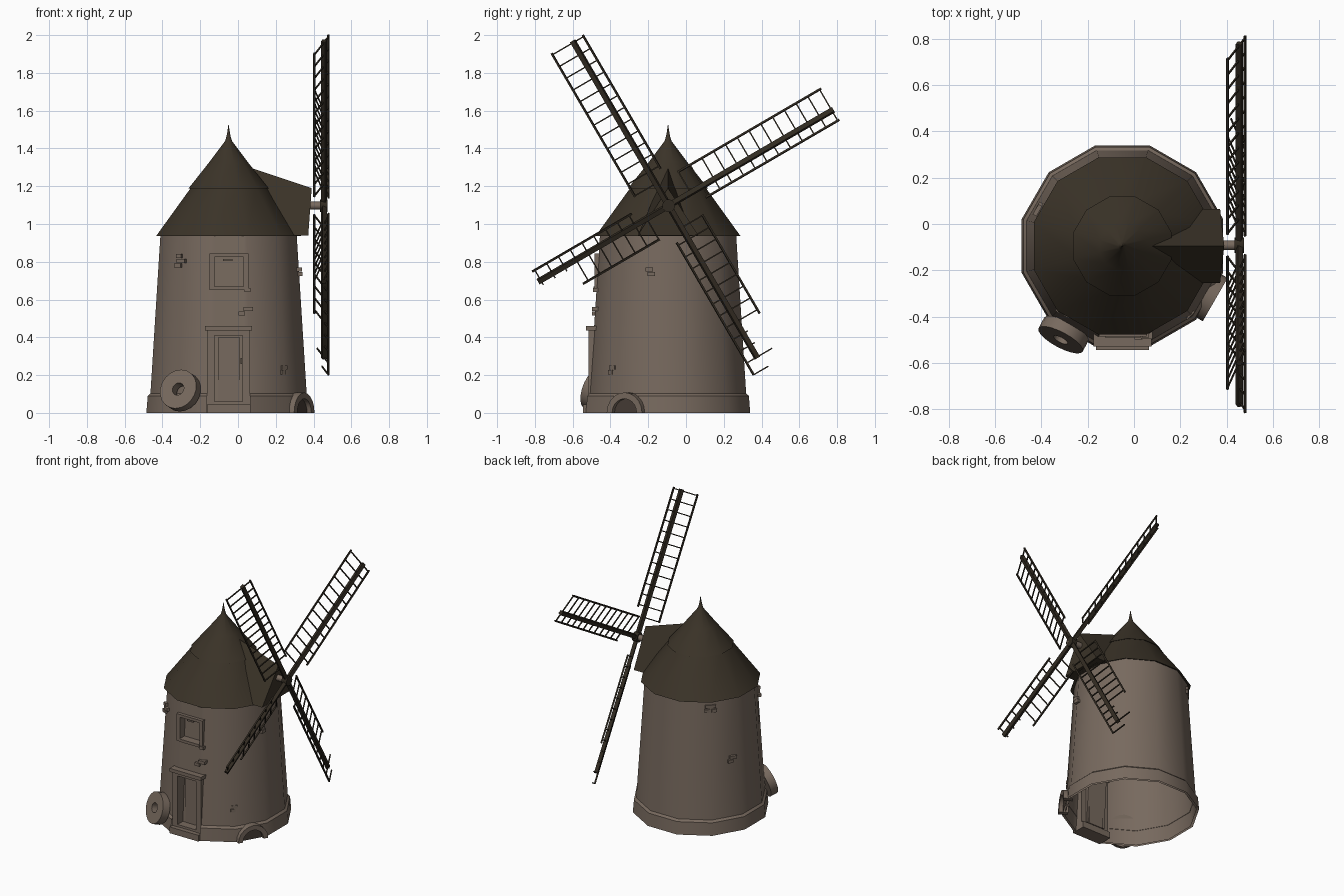
import bpy, bmesh, math
from mathutils import Matrix, Vector

if "Cube" in bpy.data.objects:
    bpy.data.objects.remove(bpy.data.objects["Cube"])

CX, CY, N = -0.05, -0.095, 12


def material(name, rgb):
    m = bpy.data.materials.new(name)
    m.diffuse_color = (*rgb, 1)
    m.use_nodes = True
    m.node_tree.nodes["Principled BSDF"].inputs["Base Color"].default_value = m.diffuse_color
    return m


STONE = material("warm plaster stone", (0.185, 0.142, 0.112))
ROOF = material("dark roof shingle", (0.043, 0.033, 0.021))
WOOD = material("dark sail wood", (0.03, 0.023, 0.015))
SHADE = material("dark vent", (0.06, 0.045, 0.035))


def finish(name, bm, mat, smooth=None):
    me = bpy.data.meshes.new(name)
    bm.to_mesh(me)
    bm.free()
    ob = bpy.data.objects.new(name, me)
    bpy.context.collection.objects.link(ob)
    me.materials.append(mat)
    if smooth:
        bpy.ops.object.select_all(action='DESELECT')
        ob.select_set(True)
        bpy.context.view_layer.objects.active = ob
        bpy.ops.object.shade_smooth_by_angle(angle=math.radians(smooth))
    return ob


def lathe(profile, n=N):
    """Rings of (flat-to-centre radius, z), with a flat facing the front."""
    bm = bmesh.new()
    rings = []
    for r, z in profile:
        R = r / math.cos(math.pi / n)
        rings.append([bm.verts.new((CX + R * math.cos(2 * math.pi * (i + .5) / n),
                                    CY + R * math.sin(2 * math.pi * (i + .5) / n), z))
                      for i in range(n)])
    for a, b in zip(rings, rings[1:]):
        for i in range(n):
            j = (i + 1) % n
            bm.faces.new((a[i], a[j], b[j], b[i]))
    bm.normal_update()
    return bm


def box(bm, lo, hi, mat=Matrix()):
    lo, hi = Vector(lo), Vector(hi)
    size = hi - lo
    bmesh.ops.create_cube(bm, size=1, matrix=mat @ Matrix.Translation((lo + hi) / 2)
                          @ Matrix.Diagonal((*size, 1)))


def wall_r(z):
    return 0.42 - 0.063 * z


def wall_frame(deg, z, r=None):
    """Local x = outward, y = along the wall, z = up."""
    a = math.radians(deg)
    r = wall_r(z) if r is None else r
    return (Matrix.Translation((CX + r * math.cos(a), CY + r * math.sin(a), z))
            @ Matrix.Rotation(a, 4, 'Z'))


# Tower wall, with door and window recesses pushed into the front flat
bm = lathe([(wall_r(0), 0), (wall_r(.95), .95)])


def recess(x0, x1, z0, z1, depth):
    for co, no in (((x0, 0, 0), (1, 0, 0)), ((x1, 0, 0), (1, 0, 0)),
                   ((0, 0, z0), (0, 0, 1)), ((0, 0, z1), (0, 0, 1))):
        front = [f for f in bm.faces if f.normal.y < -.95
                 and f.calc_center_median().y < CY - .3]
        geom = set(front)
        for f in front:
            geom.update(f.edges)
            geom.update(f.verts)
        bmesh.ops.bisect_plane(bm, geom=list(geom), plane_co=co, plane_no=no)
        bm.normal_update()
    pick = [f for f in bm.faces if f.normal.y < -.95
            and x0 < f.calc_center_median().x < x1
            and z0 < f.calc_center_median().z < z1
            and f.calc_center_median().y < CY - .3]
    out = bmesh.ops.extrude_face_region(bm, geom=pick)
    bmesh.ops.delete(bm, geom=[f for f in pick if f.is_valid], context='FACES')
    bmesh.ops.translate(bm, vec=(0, depth, 0),
                        verts=[g for g in out['geom'] if isinstance(g, bmesh.types.BMVert)])
    bm.normal_update()


recess(-.125, .025, .06, .42, .06)
recess(-.125, .03, .67, .825, .04)
finish("tower_wall", bm, STONE, 35)

# Plinth ring, open where the door stands
bm = lathe([(.435, 0), (.428, .09), (.412, .105)])
bmesh.ops.delete(bm, geom=[f for f in bm.faces if f.calc_center_median().y < CY - .40
                           and abs(f.calc_center_median().x - CX) < .02], context='FACES')
finish("plinth", bm, STONE, 35)

# Door surround, lintel, step and leaf
bm = bmesh.new()
box(bm, (-.163, -.515, 0), (-.125, -.46, .44))
box(bm, (.025, -.515, 0), (.063, -.46, .44))
box(bm, (-.175, -.53, .435), (.075, -.46, .46))
box(bm, (-.125, -.51, .41), (.025, -.46, .437))
box(bm, (-.165, -.545, 0), (.065, -.44, .045))
finish("door_surround_and_step", bm, STONE)
bm = bmesh.new()
box(bm, (-.105, -.452, .05), (.01, -.44, .40))
box(bm, (.013, -.462, .26), (.02, -.44, .29))
finish("door_leaf", bm, STONE)

# Window frame
bm = bmesh.new()
box(bm, (-.152, -.485, .65), (-.125, -.44, .845))
box(bm, (.03, -.485, .65), (.055, -.44, .845))
box(bm, (-.125, -.485, .825), (.03, -.44, .845))
box(bm, (-.125, -.49, .65), (.03, -.44, .67))
box(bm, (-.08, -.47, .805), (-.03, -.43, .815))
finish("window_frame", bm, STONE)

# Stone arch with a dark vent low on the front-right flat
M = wall_frame(-30, 0, .40)
bm = bmesh.new()
S = 10
rings = []
for i in range(S + 1):
    a = math.pi * i / S
    c, s = math.cos(a), math.sin(a)
    rings.append([bm.verts.new(M @ Vector((x, r * c, r * s)))
                  for x, r in ((0, .075), (.063, .075), (.063, .108), (0, .108))])
for a, b in zip(rings, rings[1:]):
    for k in range(4):
        bm.faces.new((a[k], a[(k + 1) % 4], b[(k + 1) % 4], b[k]))
bm.faces.new(rings[0])
bm.faces.new(rings[-1])
bmesh.ops.recalc_face_normals(bm, faces=bm.faces)
finish("vent_arch", bm, STONE, 35)
bm = bmesh.new()
bm.faces.new([bm.verts.new(M @ Vector((.037, .076 * math.cos(math.pi * i / S),
                                       .076 * math.sin(math.pi * i / S))))
              for i in range(S + 1)])
finish("vent_opening", bm, SHADE)

# Loose bricks showing through the plaster: angle, shift along wall, z, width
bm = bmesh.new()
for deg, t, z, w in ((-90, .105, .55, .05), (-90, .07, .527, .035), (-90, .1, .65, .03),
                     (-120, -.085, .83, .03), (-120, -.07, .805, .05), (-120, -.09, .78, .04),
                     (0, -.1, .76, .04), (0, -.09, .735, .04), (135, 0, .90, .07),
                     (135, -.02, .87, .04), (135, .025, .87, .035), (150, .05, .52, .05),
                     (150, .03, .495, .035), (-45, .0, .24, .04), (-45, -.01, .215, .03)):
    box(bm, (-.02, t - w / 2, -.011), (.017, t + w / 2, .011), wall_frame(deg, z))
finish("exposed_bricks", bm, STONE)

# Millstone leaning on the wall, a ring with a hole
M = (Matrix.Translation((-.305, -.478, .118)) @ Matrix.Rotation(math.radians(-118), 4, 'Z')
     @ Matrix.Rotation(math.radians(72), 4, 'Y'))
bm = bmesh.new()
S = 20
rings = [[bm.verts.new(M @ Vector((r * math.cos(2 * math.pi * i / S),
                                   r * math.sin(2 * math.pi * i / S), h))) for i in range(S)]
         for r, h in ((.034, -.027), (.108, -.027), (.108, .027), (.034, .027))]
for k in range(4):
    a, b = rings[k], rings[(k + 1) % 4]
    for i in range(S):
        j = (i + 1) % S
        bm.faces.new((a[i], a[j], b[j], b[i]))
bmesh.ops.recalc_face_normals(bm, faces=bm.faces)
finish("millstone", bm, STONE, 35)

# Two-tier conical roof with finial
bm = lathe([(.355, .95), (.383, .937), (.197, 1.195), (.213, 1.187), (.10, 1.33),
            (.018, 1.44), (.012, 1.46), (.006, 1.49), (.001, 1.525)])
finish("roof", bm, ROOF, 35)

# Gabled dormer housing the sail shaft
bm = bmesh.new()
ridge = [bm.verts.new((x, CY, z)) for x, z in ((.0, 1.32), (.39, 1.19))]
left = [bm.verts.new((x, CY - .16, .94)) for x in (.1, .372)]
right = [bm.verts.new((x, CY + .16, .94)) for x in (.1, .372)]
for a, b in ((ridge, left), (left, right), (right, ridge)):
    bm.faces.new((a[0], a[1], b[1], b[0]))
bm.faces.new((ridge[1], left[1], right[1]))
bm.faces.new((ridge[0], left[0], right[0]))
bmesh.ops.recalc_face_normals(bm, faces=bm.faces)
finish("dormer", bm, ROOF)

# Sail shaft and hub
HUB = Vector((.455, -.092, 1.097))
for name, x0, x1, r, mat in (("sail_shaft", .33, .475, .021, STONE), ("sail_hub", .435, .475, .034, WOOD)):
    bm = bmesh.new()
    bmesh.ops.create_cone(bm, cap_ends=True, segments=12, radius1=r, radius2=r, depth=x1 - x0,
                          matrix=Matrix.Translation(((x0 + x1) / 2, HUB.y, HUB.z))
                          @ Matrix.Rotation(math.pi / 2, 4, 'Y'))
    finish(name, bm, mat, 35)

# Four pitched lattice sails, two of them broken: angle, spar, wide rail, narrow rail lengths
for k, (deg, spar, wide, narrow) in enumerate(((120.2, 1.01, 1.01, 1.01), (30.2, 1.01, 1.01, 1.01),
                                               (210.2, .80, .60, .80), (300.2, .934, .736, 1.0))):
    a = math.radians(deg)
    D = Vector((0, math.cos(a), math.sin(a)))
    P = Vector((-.389, -math.sin(a), math.cos(a))).normalized()
    T = D.cross(P)
    M = Matrix.Translation(HUB) @ Matrix((D, P, T)).transposed().to_4x4()
    bm = bmesh.new()
    box(bm, (0, -.013, -.012), (spar, .013, .012), M)
    box(bm, (.13, .134, -.005), (wide, .144, .005), M)
    box(bm, (.19, -.071, -.005), (narrow, -.061, .005), M)
    for i in range(13):
        d = .135 + i * (1.0 - .135) / 12
        lo = -.067 if .18 < d <= narrow else 0
        hi = .14 if d <= wide + .01 else (.10 if k == 3 and .90 < d < .94 else .03)
        if d <= narrow + .005:
            box(bm, (d - .0035, lo, -.0035), (d + .0035, hi, .0035), M)
    finish("sail_%d" % (k + 1), bm, WOOD)
